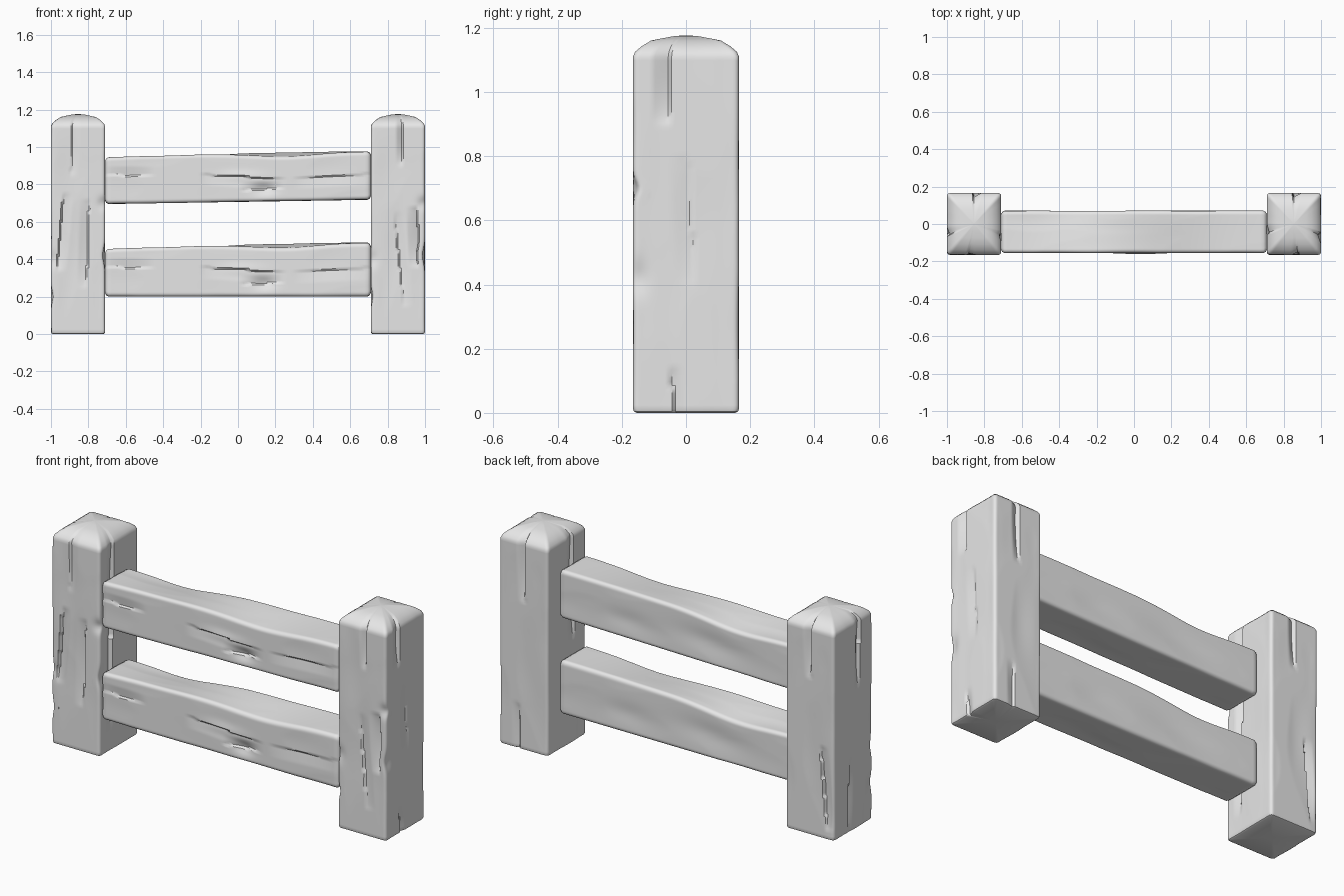
import bpy
import bmesh
import math
from mathutils import Vector, noise

old = bpy.data.objects.get("Cube")
if old:
    bpy.data.objects.remove(old, do_unlink=True)

wood = bpy.data.materials.new("pale grey wood")
wood.use_nodes = True
wood.diffuse_color = (0.8, 0.8, 0.8, 1)
wood.node_tree.nodes["Principled BSDF"].inputs["Base Color"].default_value = (0.8, 0.8, 0.8, 1)

FRONT, BACK, LEFT, RIGHT = (1, -1), (1, 1), (0, 1), (0, -1)


def outline(a, b, r, n):
    """Rounded rectangle with n points on each side."""
    pts = []
    for k in range(4 * n):
        side, i = divmod(k, n)
        t = -math.cos(math.pi * i / n) * 0.4 + (2 * i / n - 1) * 0.6
        x, y = ((t, -1), (1, t), (-t, 1), (-1, -t))[side]
        p = Vector((x * a, y * b))
        inner = Vector((max(r - a, min(a - r, p.x)), max(r - b, min(b - r, p.y))))
        pts.append(inner + (p - inner).normalized() * r)
    return pts


def carve(p, half, cracks, bumps):
    """Push a point in along cracks (one steep lip, one soft side) and soft bumps."""
    q = p.copy()
    for (axis, sign), t0, w0, t1, w1, width, depth in cracks:
        s = (p.z - w0) / (w1 - w0)
        if p[axis] * sign < half[axis] - 0.008 or not 0 < s < 1:
            continue
        across = (p[1 - axis] - t0 - (t1 - t0) * s) / width
        if 0 <= across < 1:
            q[axis] -= sign * depth * (1 - across) * math.sin(math.pi * s) ** 0.6
    for (axis, sign), t, w, rt, rw, height in bumps:
        if p[axis] * sign > half[axis] * 0.7:
            d = ((p[1 - axis] - t) / rt) ** 2 + ((p.z - w) / rw) ** 2
            q[axis] += sign * height * math.exp(-d)
    # long grain waves, only ever cutting inward
    for axis in (0, 1):
        f = noise.noise(Vector((p.x * 9, p.y * 9, p.z * 3 + half[0] * 50)))
        q[axis] *= 1 - 0.035 * max(0, f)
    return q


def loft(name, half, radius, stations, shape, n=36, cracks=(), bumps=()):
    bm = bmesh.new()
    rings = []
    base = outline(half[0], half[1], radius, n)
    for w, scale in stations:
        ring = []
        for c in base:
            p = carve(Vector((c.x, c.y, w)), half, cracks, bumps)
            p.x *= scale
            p.y *= scale
            ring.append(bm.verts.new(shape(p)))
        rings.append(ring)
    for lo, hi in zip(rings, rings[1:]):
        for i in range(len(lo)):
            j = (i + 1) % len(lo)
            bm.faces.new((lo[i], lo[j], hi[j], hi[i]))
    bm.faces.new(rings[0][::-1])
    bm.faces.new(rings[-1])
    bmesh.ops.recalc_face_normals(bm, faces=bm.faces)
    mesh = bpy.data.meshes.new(name)
    bm.to_mesh(mesh)
    bm.free()
    mesh.materials.append(wood)
    obj = bpy.data.objects.new(name, mesh)
    bpy.context.collection.objects.link(obj)
    bpy.ops.object.select_all(action="DESELECT")
    obj.select_set(True)
    bpy.context.view_layer.objects.active = obj
    bpy.ops.object.shade_smooth_by_angle(angle=math.radians(38))
    return obj


def body(lo, hi, count):
    return [(lo + (hi - lo) * i / count, 1) for i in range(count + 1)]


# posts: square shafts with a faceted, domed top
bottom = [(0, 0.1), (0, 0.93), (0.004, 0.98)]
dome = [(1.125, 0.96), (1.142, 0.84), (1.16, 0.66), (1.167, 0.45), (1.174, 0.22), (1.176, 0.04)]
post_half = (0.145, 0.165)

left_cracks = [
    (FRONT, 0.115, 0.36, 0.105, 0.68, -0.06, 0.025),
    (FRONT, 0.03, 0.15, -0.02, 0.65, 0.05, 0.012),
    (FRONT, 0.02, 0.9, 0.02, 1.2, -0.03, 0.018),
    (LEFT, -0.055, 0.9, -0.055, 1.2, -0.05, 0.02),
    (LEFT, 0.03, 0.4, 0.01, 0.8, -0.06, 0.008),
    (LEFT, -0.03, -0.1, -0.05, 0.14, 0.04, 0.014),
    (BACK, -0.01, 0.8, 0.0, 1.25, 0.04, 0.025),
    (BACK, 0.02, -0.1, 0.03, 0.25, 0.04, 0.012),
    (RIGHT, -0.06, 0.55, -0.05, 1.2, 0.05, 0.025),
]
right_cracks = [
    (FRONT, 0.045, 0.25, 0.06, 0.72, -0.05, 0.018),
    (FRONT, -0.115, 0.34, -0.08, 0.75, 0.05, 0.02),
    (FRONT, -0.04, 0.85, -0.03, 1.2, 0.04, 0.012),
    (LEFT, -0.06, 0.1, -0.05, 1.2, -0.05, 0.025),
    (BACK, -0.01, 0.85, 0.0, 1.25, 0.04, 0.025),
    (BACK, -0.1, 0.05, -0.06, 0.5, -0.05, 0.018),
    (RIGHT, -0.05, 0.75, -0.06, 1.2, 0.04, 0.022),
    (RIGHT, 0.04, 0.0, 0.03, 0.4, -0.04, 0.014),
]
chips = [
    (FRONT, 0.14, 0.7, 0.03, 0.03, -0.014),
    (FRONT, -0.14, 0.4, 0.03, 0.04, -0.01),
    (FRONT, 0.0, 0.5, 0.05, 0.2, -0.006),
    (LEFT, -0.15, 0.42, 0.03, 0.05, -0.012),
    (RIGHT, -0.15, 0.2, 0.03, 0.04, -0.01),
]
for name, x, cracks in (("left_post", 0.855, left_cracks), ("right_post", -0.855, right_cracks)):
    loft(name, post_half, 0.016, bottom + body(0.012, 1.11, 90) + dome,
         lambda p, x=x: p + Vector((x, 0, 0)), cracks=cracks, bumps=chips)

# rails: wavy beams resting between the posts
rail_half = (0.113, 0.13)
end = 0.71
cap = [(-end, 0.1), (-end, 0.86), (-end + 0.006, 0.95)]
rail_stations = cap + body(-end + 0.018, end - 0.018, 90) + [(-w, s) for w, s in reversed(cap)]
rail_cracks = [
    (RIGHT, -0.07, 0.02, -0.055, 0.24, 0.05, 0.012),
    (RIGHT, 0.02, -0.2, 0.0, 0.25, -0.06, 0.012),
    (RIGHT, 0.03, -0.72, 0.02, -0.45, 0.05, 0.008),
    (RIGHT, 0.0, 0.3, 0.01, 0.72, -0.06, 0.008),
]
rail_bumps = [
    (RIGHT, 0.01, 0.02, 0.03, 0.12, 0.008),
    (RIGHT, -0.06, 0.14, 0.03, 0.06, -0.014),
    (LEFT, 0.0, -0.2, 0.06, 0.2, -0.008),
    (LEFT, -0.03, 0.3, 0.05, 0.15, -0.006),
]


def rail_shape(bottom_ends, top_ends):
    def place(p):
        s = (p.z + end) / (2 * end)
        low = bottom_ends[0] + (bottom_ends[1] - bottom_ends[0]) * s
        high = top_ends[0] + (top_ends[1] - top_ends[0]) * s
        # front and back top edges sag at different points
        back = (p.x / rail_half[0] + 1) / 2
        high += 0.008 * math.sin(math.pi * s)
        high -= 0.025 * (1 - back) * math.exp(-((p.z - 0.25) / 0.25) ** 2)
        high -= 0.03 * back * math.exp(-((p.z + 0.35) / 0.25) ** 2)
        h = (p.y / rail_half[1] + 1) / 2
        return Vector((p.z, p.x - 0.042, low + (high - low) * h))
    return place


loft("lower_rail", rail_half, 0.02, rail_stations, rail_shape((0.2, 0.2), (0.455, 0.49)),
     cracks=rail_cracks, bumps=rail_bumps)
loft("upper_rail", rail_half, 0.02, rail_stations, rail_shape((0.695, 0.718), (0.945, 0.977)),
     cracks=rail_cracks, bumps=rail_bumps)
